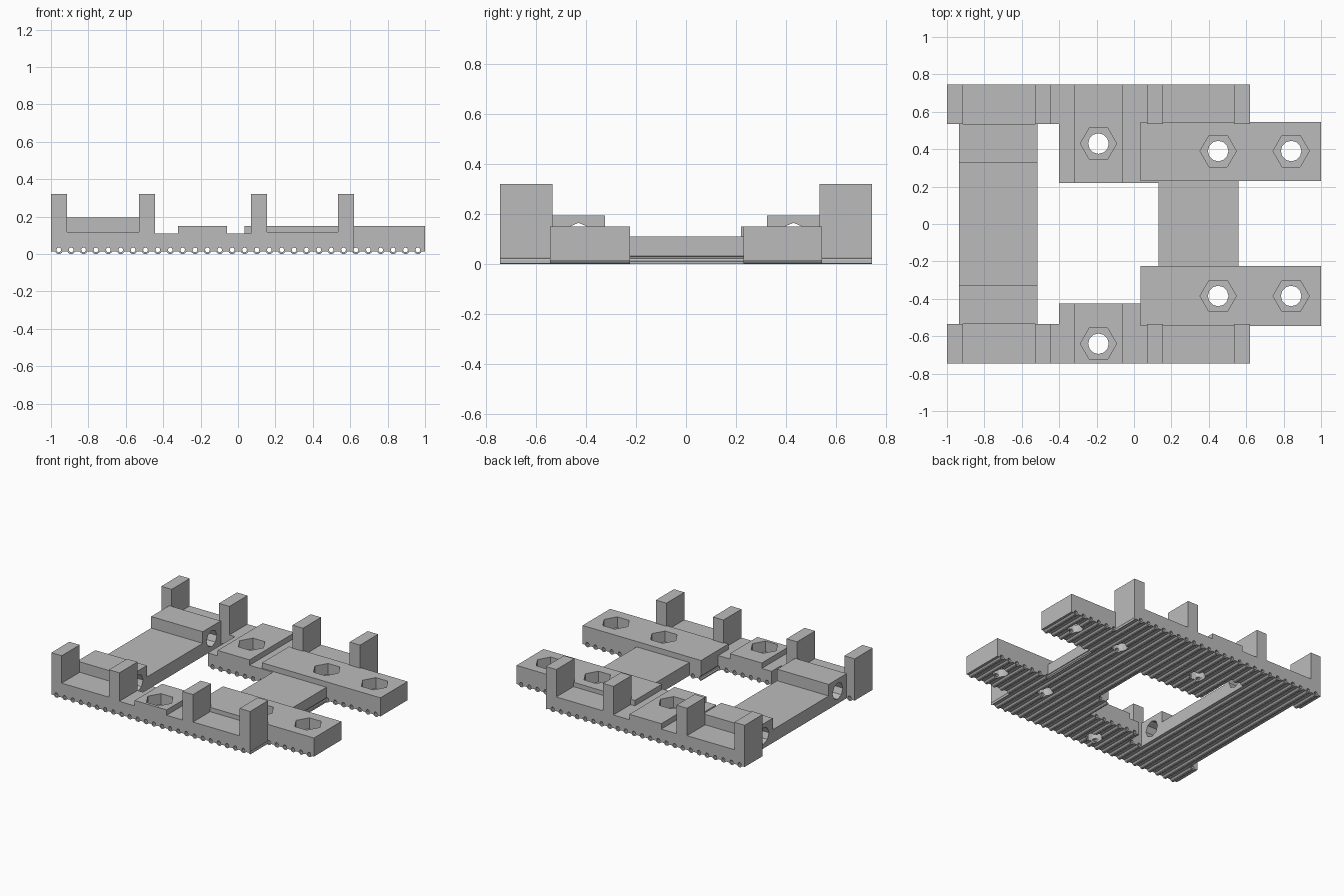
import bpy, bmesh, math

if "Cube" in bpy.data.objects:
    bpy.data.objects.remove(bpy.data.objects["Cube"])

grey = bpy.data.materials.new("plain_grey")
grey.use_nodes = True
grey.diffuse_color = (0.5, 0.5, 0.5, 1)
bsdf = next(n for n in grey.node_tree.nodes if n.type == 'BSDF_PRINCIPLED')
bsdf.inputs["Base Color"].default_value = (0.5, 0.5, 0.5, 1)


def prism(bm, profile, axis, lo, hi):
    """Extrude a 2D outline along one axis."""
    def place(p, t):
        return {'x': (t, p[0], p[1]), 'y': (p[0], t, p[1]), 'z': (p[0], p[1], t)}[axis]
    ends = [[bm.verts.new(place(p, t)) for p in profile] for t in (lo, hi)]
    n = len(profile)
    faces = [bm.faces.new(e) for e in ends]
    for i in range(n):
        j = (i + 1) % n
        faces.append(bm.faces.new((ends[0][i], ends[0][j], ends[1][j], ends[1][i])))
    bmesh.ops.recalc_face_normals(bm, faces=faces)


def ring(u, v, r, sides):
    return [(u + r * math.cos(math.tau * i / sides), v + r * math.sin(math.tau * i / sides))
            for i in range(sides)]


def finish(bm, name):
    mesh = bpy.data.meshes.new(name)
    bm.to_mesh(mesh)
    bm.free()
    mesh.materials.append(grey)
    obj = bpy.data.objects.new(name, mesh)
    bpy.context.collection.objects.link(obj)
    return obj


def block(name, x0, x1, y0, y1, top):
    bm = bmesh.new()
    prism(bm, [(x0, y0), (x1, y0), (x1, y1), (x0, y1)], 'z', 0, top)
    return finish(bm, name)


def combine(target, tool, operation):
    """Apply a boolean and discard the tool."""
    mod = target.modifiers.new(operation.lower(), 'BOOLEAN')
    mod.operation = operation
    mod.solver = 'EXACT'
    mod.object = tool
    bpy.context.view_layer.update()
    graph = bpy.context.evaluated_depsgraph_get()
    mesh = bpy.data.meshes.new_from_object(target.evaluated_get(graph))
    target.modifiers.clear()
    target.data = mesh
    bpy.data.objects.remove(tool)


LOW, PAD, TALL = 0.11, 0.15, 0.32
BORE_Y = 0.43

# Two cross bars joining the front and back
plate = block("carriage_plate", -0.935, -0.515, -0.6, 0.6, LOW)
parts = [block("right_bar", 0.13, 0.56, -0.3, 0.3, LOW)]

# Rails, posts and bearing blocks, repeated front and back
for side in (-1, 1):
    y_in, y_out = sorted((side * 0.535, side * 0.745))
    parts.append(block("rail", -1, 0.62, y_in, y_out, LOW))
    for x0, x1 in ((-0.95, -0.5), (0.1, 0.58)):
        parts.append(block("rail_seat", x0 + 0.035, x1 - 0.03, y_in, y_out, 0.118))
    for x in (-1, -0.53, 0.07, 0.535):
        parts.append(block("post", x, x + 0.085, y_in, y_out, TALL))
    y_in, y_out = sorted((side * 0.325, side * 0.535))
    parts.append(block("bearing_block", -0.935, -0.515, y_in, y_out, 0.195))

# Nut pads beside the opening and the arms reaching out
for y0, y1 in ((-0.745, -0.425), (0.22, 0.745)):
    parts.append(block("pad_base", -0.4, 0.13, y0, y1, LOW))
    parts.append(block("nut_pad", -0.32, -0.06, y0, y1, PAD))
for y0, y1 in ((-0.545, -0.225), (0.23, 0.545)):
    parts.append(block("arm", 0.035, 1, y0, y1, PAD))
for part in parts:
    combine(plate, part, 'UNION')

# Hexagonal nut pockets
nuts = [(-0.19, -0.64), (-0.19, 0.43)]
nuts += [(x, y) for x in (0.45, 0.84) for y in (-0.385, 0.39)]
bm = bmesh.new()
for x, y in nuts:
    prism(bm, ring(x, y, 0.097, 6), 'z', 0.07, 0.25)
combine(plate, finish(bm, "nut_pockets"), 'DIFFERENCE')

# Bolt holes and the bores through the bearing blocks
bm = bmesh.new()
for x, y in nuts:
    prism(bm, ring(x, y, 0.055, 12), 'z', -0.1, 0.3)
for side in (-1, 1):
    prism(bm, ring(side * BORE_Y, 0.105, 0.06, 8), 'x', -0.96, -0.48)
combine(plate, finish(bm, "bolt_holes"), 'DIFFERENCE')

# Ribbed underside: hollow rounded ribs with grooves between them
PITCH, FIRST, COUNT = 0.0662, -0.958, 30
flank = [(0.02, 0.013), (0.0156, 0.0064), (0.008, 0.0015), (0.004, -0.02)]
bm = bmesh.new()
for i in range(-1, COUNT):
    x = FIRST + i * PITCH
    outline = [(x + dx, z) for dx, z in flank]
    outline += [(x + PITCH - dx, z) for dx, z in reversed(flank)]
    prism(bm, outline, 'y', -0.8, 0.8)
    if i >= 0:
        prism(bm, ring(x, 0.022, 0.013, 8), 'y', -0.8, 0.8)
combine(plate, finish(bm, "rib_grooves"), 'DIFFERENCE')
